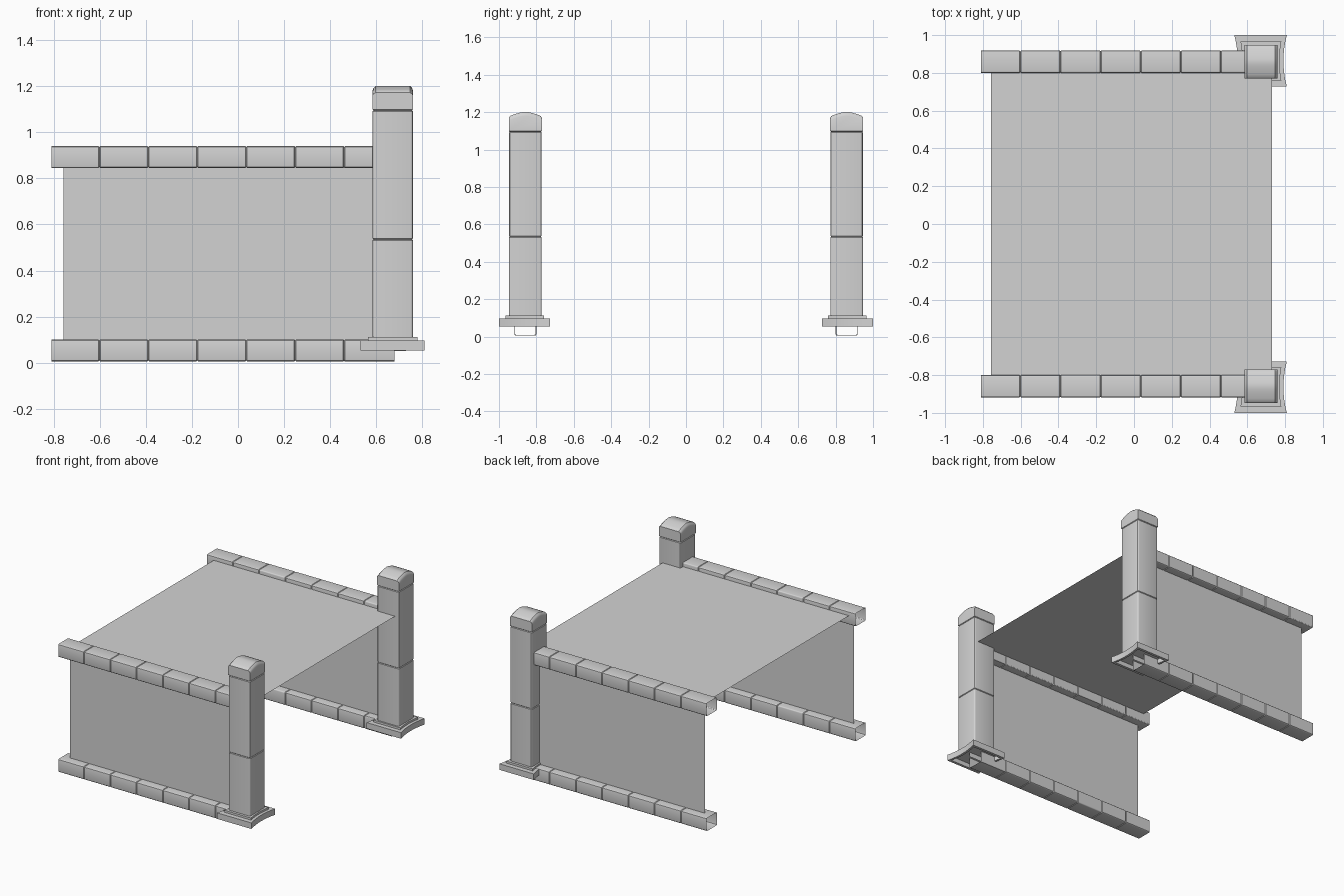
import bpy, bmesh, math

cube = bpy.data.objects.get("Cube")
if cube:
    bpy.data.objects.remove(cube, do_unlink=True)

grey = bpy.data.materials.new("plain_grey")
grey.use_nodes = True
grey.diffuse_color = (0.65, 0.65, 0.65, 1)
grey.node_tree.nodes["Principled BSDF"].inputs["Base Color"].default_value = grey.diffuse_color


def finish(name, bm, fix=True):
    if fix:
        bmesh.ops.recalc_face_normals(bm, faces=bm.faces[:])
    mesh = bpy.data.meshes.new(name)
    bm.to_mesh(mesh)
    bm.free()
    mesh.materials.append(grey)
    ob = bpy.data.objects.new(name, mesh)
    bpy.context.collection.objects.link(ob)
    return ob


def rounded_rect(w, h, r, steps=3):
    pts = []
    for q, (sx, sy) in enumerate([(1, 1), (-1, 1), (-1, -1), (1, -1)]):
        for i in range(steps + 1):
            a = math.pi / 2 * (q + i / steps)
            pts.append((sx * (w / 2 - r) + r * math.cos(a),
                        sy * (h / 2 - r) + r * math.sin(a)))
    return pts


def loft(name, rings, caps):
    bm = bmesh.new()
    loops = [[bm.verts.new(p) for p in ring] for ring in rings]
    for a, b in zip(loops, loops[1:]):
        for i in range(len(a)):
            j = (i + 1) % len(a)
            bm.faces.new((a[i], a[j], b[j], b[i]))
    if caps:
        bm.faces.new(loops[0])
        bm.faces.new(loops[-1])
    return finish(name, bm)


def stations(start, end, joints, gap):
    # Positions along a part, with a shallow groove at every joint
    out = [(start, 0)]
    for j in joints:
        out += [(j - gap, 0), (j, gap), (j + gap, 0)]
    return out + [(end, 0)]


def rail(name, y, z, end):
    # Open thin tube made of short lengths
    joints = [-0.602 + 0.2125 * i for i in range(6)]
    rings = []
    for x, d in stations(-0.81, end, joints, 0.004):
        prof = rounded_rect(0.118 - 2 * d, 0.095 - 2 * d, 0.008)
        rings.append([(x, y + u, z + v) for u, v in prof])
    return loft(name, rings, False)


def sheet(name, corners):
    bm = bmesh.new()
    bm.faces.new([bm.verts.new(c) for c in corners])
    return finish(name, bm, False)


def flared_slab(name, cx, cy, w, d, z0, z1, dip, hollow):
    # Slab with sides curving in along x, optionally hollow beneath
    n = 8
    curve = [(w / 2 - dip * (1 - t * t), t * d / 2)
             for t in [-1 + 2 * i / n for i in range(n + 1)]]
    outline = curve + [(-x, -y) for x, y in curve]
    rings = [[(cx + x, cy + y, z) for x, y in outline] for z in (z0, z1)]
    if hollow:
        for z in (z0, z1 - 0.012):
            rings.insert(0, [(cx + x * 0.86, cy + y * 0.86, z) for x, y in outline])
        rings[0], rings[1] = rings[0], rings[1]
    return loft(name, rings, True)


def post_cap(name, cx, cy):
    # Shallow arched top, rounded off toward both ends
    half, n = 0.088, 10
    rings = []
    for x, drop, inset in [(-half, 0.022, 0), (-half + 0.004, 0.01, 0), (-half + 0.014, 0, 0),
                           (half - 0.014, 0, 0), (half - 0.004, 0.01, 0), (half, 0.022, 0)]:
        ring = [(cx + x, cy - half, 1.099), (cx + x, cy - half, 1.172 - drop / 2)]
        for i in range(n + 1):
            t = -1 + 2 * i / n
            ring.append((cx + x, cy + t * (half - 0.007), 1.202 - 0.022 * abs(t) ** 1.5 - drop))
        ring += [(cx + x, cy + half, 1.172 - drop / 2), (cx + x, cy + half, 1.099)]
        rings.append(ring)
    return loft(name, rings, True)


smooth = []
for side, s in (("front", -1), ("back", 1)):
    y = s * 0.859
    smooth.append(rail(side + "_top_rail", y, 0.8925, 0.60))
    smooth.append(rail(side + "_bottom_rail", y, 0.0525, 0.68))

    # Side wall running between the rails
    wall = [(-0.757, y, 0.05), (0.73, y, 0.05), (0.73, y, 0.91), (-0.757, y, 0.91)]
    sheet(side + "_wall", wall if s < 0 else wall[::-1])

    # Post shaft in two blocks
    rings = []
    for z, d in stations(0.10, 1.10, [0.535, 1.095], 0.004):
        prof = rounded_rect(0.175 - 2 * d, 0.175 - 2 * d, 0.010)
        rings.append([(0.672 + u, y + v, z) for u, v in prof])
    smooth.append(loft(side + "_post", rings, True))
    smooth.append(post_cap(side + "_post_cap", 0.672, y))

    # Spreading foot and the collar above it
    smooth.append(flared_slab(side + "_foot", 0.67, s * 0.8635, 0.278, 0.273, 0.053, 0.097, 0.018, True))
    smooth.append(flared_slab(side + "_collar", 0.672, s * 0.8625, 0.216, 0.205, 0.095, 0.112, 0.010, False))

# Flat roof sheet
sheet("roof", [(-0.757, -0.859, 0.91), (0.73, -0.859, 0.91), (0.73, 0.859, 0.91), (-0.757, 0.859, 0.91)])

bpy.ops.object.select_all(action='DESELECT')
for ob in smooth:
    ob.select_set(True)
bpy.context.view_layer.objects.active = smooth[0]
bpy.ops.object.shade_smooth_by_angle(angle=math.radians(30))
